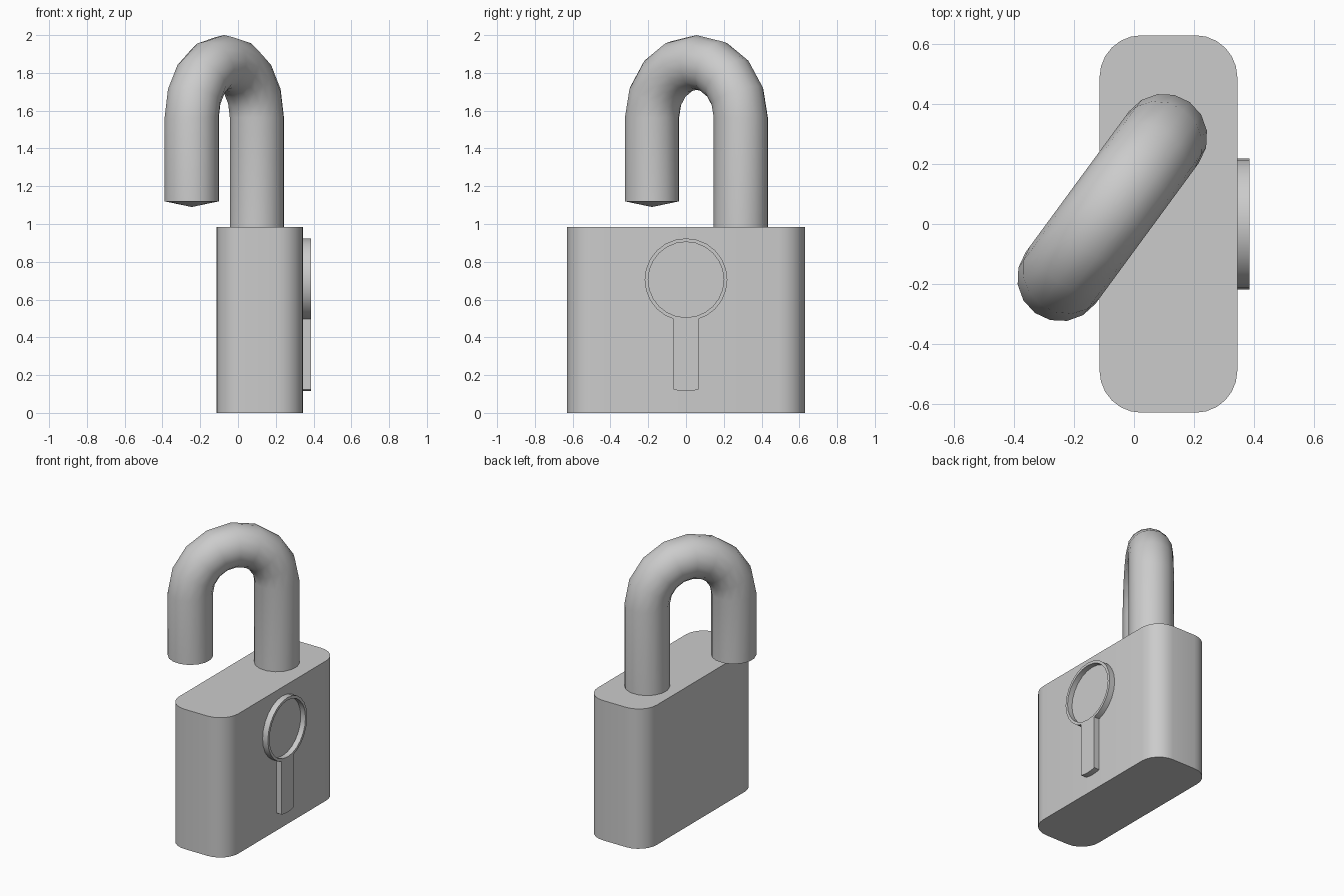
import bpy, bmesh
from math import sin, cos, pi
from mathutils import Vector

if "Cube" in bpy.data.objects:
    bpy.data.objects.remove(bpy.data.objects["Cube"])


def finish(name, bm, smooth=True):
    bmesh.ops.recalc_face_normals(bm, faces=bm.faces)
    me = bpy.data.meshes.new(name)
    bm.to_mesh(me)
    bm.free()
    ob = bpy.data.objects.new(name, me)
    bpy.context.collection.objects.link(ob)
    if smooth:
        bpy.ops.object.select_all(action='DESELECT')
        ob.select_set(True)
        bpy.context.view_layer.objects.active = ob
        bpy.ops.object.shade_smooth_by_angle(angle=0.7)
    return ob


def prism(name, outline, offset):
    bm = bmesh.new()
    face = bm.faces.new([bm.verts.new(p) for p in outline])
    ext = bmesh.ops.extrude_face_region(bm, geom=[face], use_keep_orig=True)
    verts = [g for g in ext['geom'] if isinstance(g, bmesh.types.BMVert)]
    bmesh.ops.translate(bm, verts=verts, vec=offset)
    return finish(name, bm)


def skin(name, rings, cap_start=None, cap_end=None):
    bm = bmesh.new()
    loops = [[bm.verts.new(p) for p in ring] for ring in rings]
    n = len(loops[0])
    for a, b in zip(loops, loops[1:]):
        for i in range(n):
            j = (i + 1) % n
            bm.faces.new((a[i], a[j], b[j], b[i]))
    for loop, tip in ((loops[0], cap_start), (loops[-1], cap_end)):
        if tip is not None:
            v = bm.verts.new(tip)
            for i in range(n):
                bm.faces.new((loop[i], loop[(i + 1) % n], v))
    return finish(name, bm)


# Body: rounded rectangle extruded upward
R, SEG = 0.14, 6
corners = [(0.345 - R, 0.63 - R), (-0.115 + R, 0.63 - R),
           (-0.115 + R, -0.63 + R), (0.345 - R, -0.63 + R)]
outline = []
for k, (cx, cy) in enumerate(corners):
    for i in range(SEG + 1):
        a = (k + i / SEG) * pi / 2
        outline.append((cx + R * cos(a), cy + R * sin(a), 0))
prism("lock_body", outline, (0, 0, 0.985))

# Shackle: round tube swung open about its fixed leg
fixed, free = Vector((0.10, 0.29, 0)), Vector((-0.245, -0.18, 0))
mid, tube = (fixed + free) / 2, 0.145
out = (fixed - free).normalized()
side = Vector((0, 0, 1)).cross(out)
bend, spring = (fixed - free).length / 2, 1.5635


def tube_ring(center, angle):
    radial = out * cos(angle) + Vector((0, 0, sin(angle)))
    return [center + tube * (radial * cos(t) + side * sin(t))
            for t in (2 * pi * i / 16 for i in range(16))]


rings = [tube_ring(fixed + Vector((0, 0, 0.97)), 0)]
for i in range(9):
    a = pi * i / 8
    c = mid + out * bend * cos(a) + Vector((0, 0, spring + bend * sin(a)))
    rings.append(tube_ring(c, a))
rings.append(tube_ring(free + Vector((0, 0, 1.12)), pi))
skin("shackle", rings, fixed + Vector((0, 0, 0.97)), free + Vector((0, 0, 1.09)))

# Keyhole rim: raised ring around a recessed disc
KZ, X0, X1 = 0.705, 0.345, 0.386


def circle(r, x):
    return [(x, r * sin(2 * pi * i / 24), KZ + r * cos(2 * pi * i / 24)) for i in range(24)]


skin("keyhole_rim", [circle(0.219, X0), circle(0.219, X1), circle(0.2, X1), circle(0.2, X0 + 0.004)],
     None, (X0 + 0.004, 0, KZ))

# Keyhole slot: raised bar with a slightly curved lower end
bar = [(-0.065, 0.499), (-0.065, 0.124), (-0.035, 0.117), (0, 0.115),
       (0.035, 0.117), (0.065, 0.124), (0.065, 0.499)]
prism("keyhole_slot", [(X0 - 0.005, y, z) for y, z in bar], (X1 - X0 + 0.005, 0, 0))
